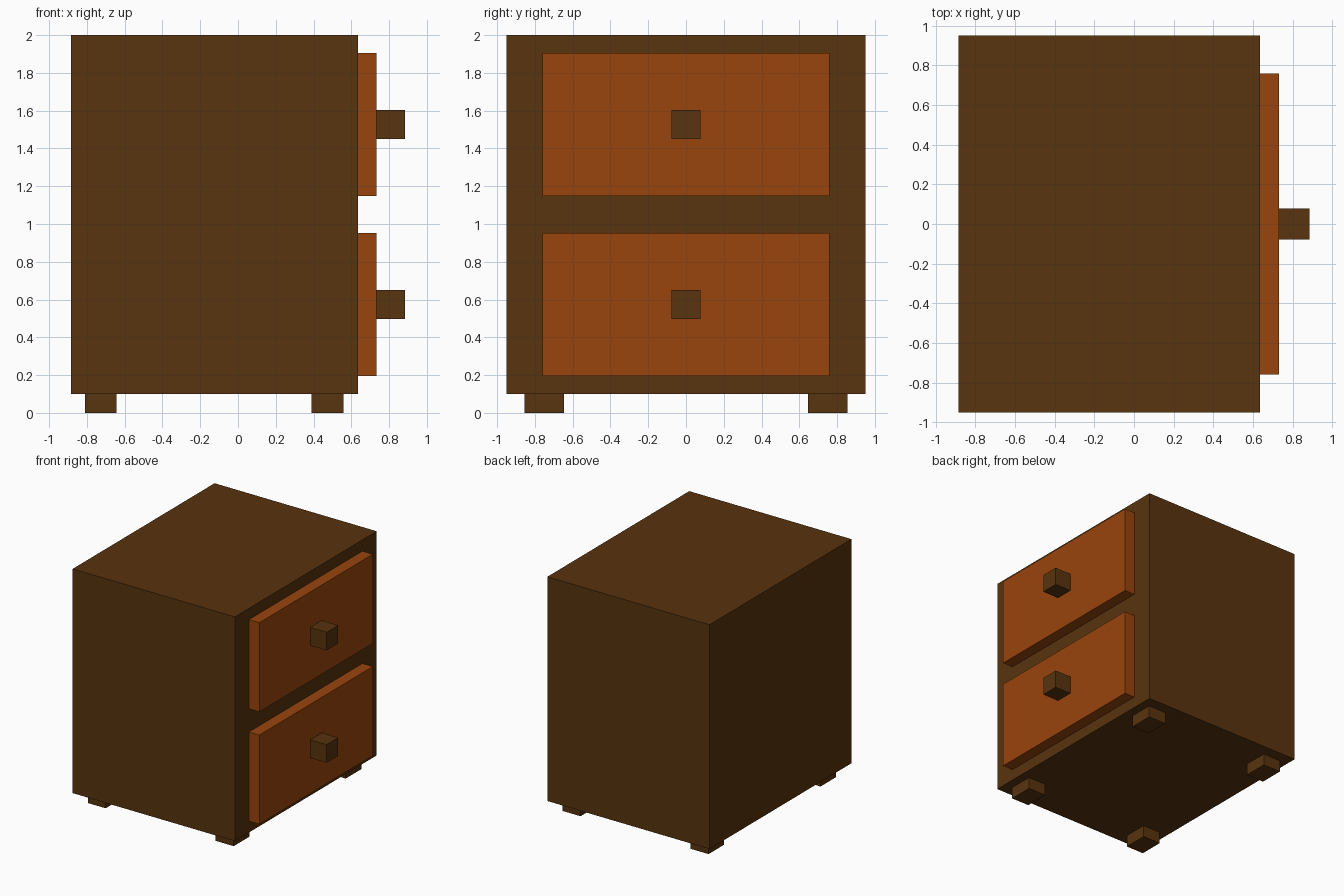
import bpy

if "Cube" in bpy.data.objects:
    bpy.data.objects.remove(bpy.data.objects["Cube"])


def material(name, rgb):
    m = bpy.data.materials.new(name)
    m.diffuse_color = (*rgb, 1.0)
    m.use_nodes = True
    m.node_tree.nodes["Principled BSDF"].inputs["Base Color"].default_value = m.diffuse_color
    return m


dark_wood = material("dark brown wood", (0.098, 0.033, 0.0044))
orange_wood = material("orange wood", (0.314, 0.058, 0.0037))


def box(name, x, y, z, mat):
    """Box from (min, max) ranges on each axis."""
    ranges = (x, y, z)
    bpy.ops.mesh.primitive_cube_add(size=1, location=[(a + b) / 2 for a, b in ranges])
    ob = bpy.context.object
    ob.name = name
    ob.scale = [b - a for a, b in ranges]
    bpy.ops.object.transform_apply(location=False, rotation=False, scale=True)
    ob.data.materials.append(mat)
    return ob


# Cabinet body
box("cabinet_body", (-0.885, 0.635), (-0.95, 0.95), (0.1, 2.0), dark_wood)

# Two drawer fronts, each with a square knob
for label, zc in (("lower", 0.574), ("upper", 1.526)):
    box(label + "_drawer_front", (0.635, 0.732), (-0.76, 0.76),
        (zc - 0.378, zc + 0.378), orange_wood)
    box(label + "_knob", (0.732, 0.885), (-0.077, 0.077),
        (zc - 0.077, zc + 0.077), dark_wood)

# Four short feet
for end, x in (("back", (-0.81, -0.642)), ("front", (0.39, 0.558))):
    for side, y in (("left", (-0.855, -0.645)), ("right", (0.645, 0.855))):
        box(f"{end}_{side}_foot", x, y, (0.0, 0.1), dark_wood)
